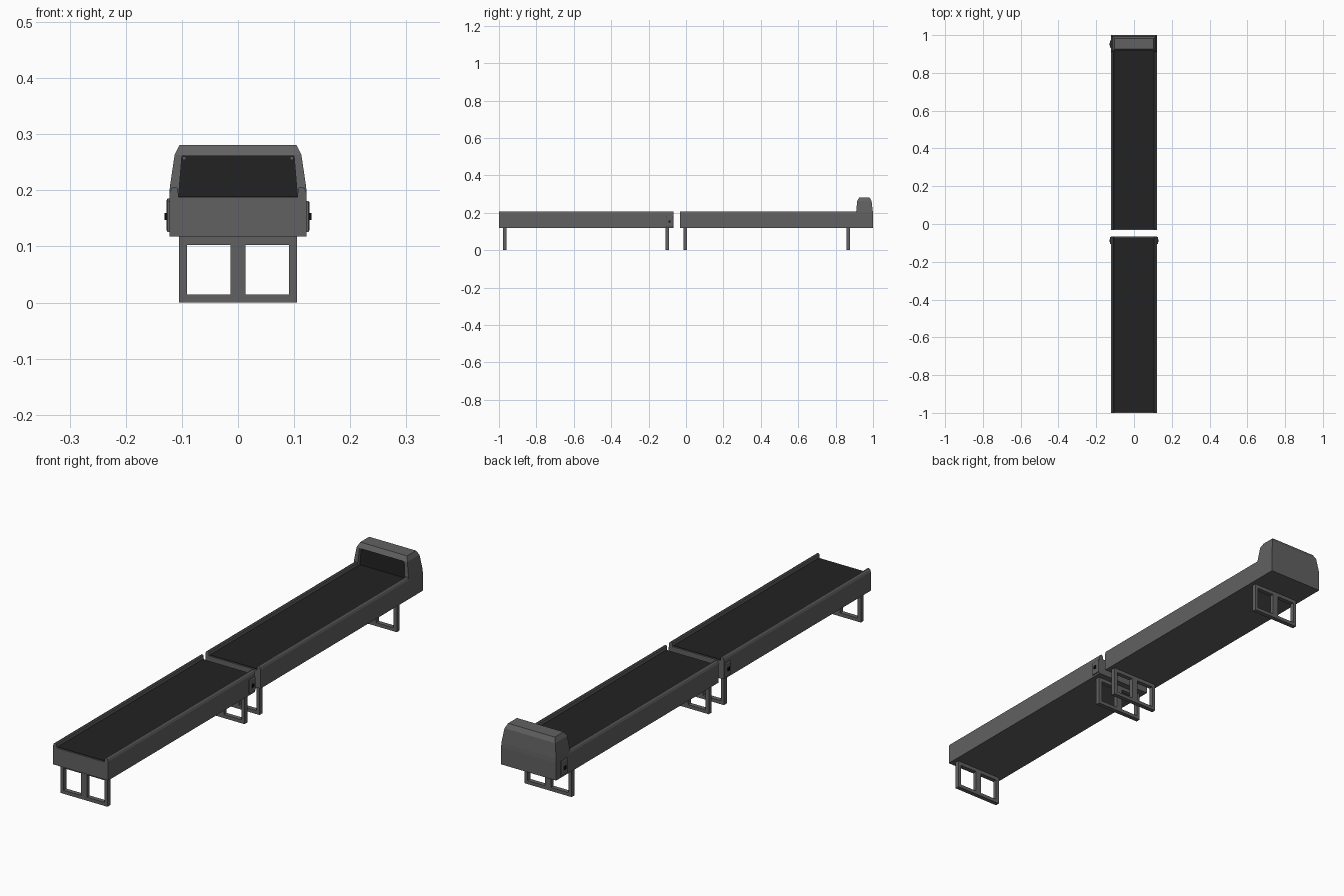
import bpy
import bmesh

cube = bpy.data.objects.get("Cube")
if cube:
    bpy.data.objects.remove(cube, do_unlink=True)


def material(name, value):
    m = bpy.data.materials.new(name)
    m.use_nodes = True
    colour = (value, value, value, 1)
    m.diffuse_color = colour
    m.node_tree.nodes["Principled BSDF"].inputs["Base Color"].default_value = colour
    return m


GREY = material("painted grey metal", 0.12)
DARK = material("dark rubber", 0.016)
BLACK = material("black switch", 0.004)


def finish(bm, name, *mats):
    bmesh.ops.recalc_face_normals(bm, faces=bm.faces)
    mesh = bpy.data.meshes.new(name)
    bm.to_mesh(mesh)
    bm.free()
    for m in mats:
        mesh.materials.append(m)
    ob = bpy.data.objects.new(name, mesh)
    bpy.context.collection.objects.link(ob)
    return ob


def add_box(bm, x0, x1, y0, y1, z0, z1):
    verts = bmesh.ops.create_cube(bm, size=1)["verts"]
    for v in verts:
        v.co.x = x1 if v.co.x > 0 else x0
        v.co.y = y1 if v.co.y > 0 else y0
        v.co.z = z1 if v.co.z > 0 else z0


def loft(bm, rings):
    """Skin a list of closed point rings and cap both ends."""
    loops = [[bm.verts.new(p) for p in ring] for ring in rings]
    n = len(loops[0])
    for a, b in zip(loops, loops[1:]):
        for i in range(n):
            j = (i + 1) % n
            bm.faces.new((a[i], a[j], b[j], b[i]))
    bm.faces.new(loops[0])
    bm.faces.new(loops[-1])


BOTTOM, DECK, RAIL, WIDE = 0.118, 0.188, 0.206, 0.1225


def section(name, y0, y1, belt_end):
    # Trough body with raised rounded side rails
    half = [(WIDE, BOTTOM), (WIDE, 0.194), (0.119, 0.203), (0.115, RAIL),
            (0.110, RAIL), (0.107, 0.203), (0.106, DECK)]
    profile = half + [(-x, z) for x, z in reversed(half)]
    bm = bmesh.new()
    loft(bm, [[(x, y, z) for x, z in profile] for y in (y0, y1)])
    finish(bm, name + "_trough", GREY)
    # Belt laid on the deck
    bm = bmesh.new()
    add_box(bm, -0.106, 0.106, y0 + 0.006, belt_end, DECK - 0.003, DECK + 0.002)
    finish(bm, name + "_belt", DARK)


section("front_section", -1.0, -0.066, -0.072)
section("rear_section", -0.032, 0.925, 0.925)


def leg_frame(name, y):
    bm = bmesh.new()
    a, b = y - 0.009, y + 0.009
    for x0, x1 in ((-0.105, -0.091), (-0.013, 0.013), (0.091, 0.105)):
        add_box(bm, x0, x1, a, b, 0, BOTTOM)
    for x0, x1 in ((-0.091, -0.013), (0.013, 0.091)):
        add_box(bm, x0, x1, a, b, 0, 0.014)
        add_box(bm, x0, x1, a, b, 0.103, BOTTOM)
    finish(bm, name, GREY)


for name, y in (("front_leg", -0.97), ("front_middle_leg", -0.1),
                ("rear_middle_leg", -0.004), ("rear_leg", 0.868)):
    leg_frame(name, y)

# Hood tapering towards its chamfered top
bm = bmesh.new()
levels = [(WIDE, 0.910, 1.0, BOTTOM), (WIDE, 0.910, 1.0, DECK),
          (0.1215, 0.910, 0.999, 0.206),
          (0.113, 0.915, 0.992, 0.263), (0.104, 0.926, 0.982, 0.281)]
loft(bm, [[(-x, a, z), (x, a, z), (x, b, z), (-x, b, z)] for x, a, b, z in levels])
# Remove the front panel, then rebuild it as a frame around a recess
front = [f for f in bm.faces if f.calc_center_median().y < 0.914
         and DECK < f.calc_center_median().z < 0.263]
bmesh.ops.dissolve_faces(bm, faces=front)
panel = min((f for f in bm.faces if f.calc_center_median().z > DECK),
            key=lambda f: f.calc_center_median().y)
bmesh.ops.inset_individual(bm, faces=[panel], thickness=0.004)
for v in panel.verts:
    high = v.co.z > 0.24
    low = v.co.z < 0.2
    v.co.z = 0.261 if high else (DECK + 0.001 if low else 0.206)
    v.co.x = (1 if v.co.x > 0 else -1) * (0.100 if high else 0.106 if low else 0.1045)
    v.co.y = 0.915 if high else 0.910
recess = bmesh.ops.extrude_discrete_faces(bm, faces=[panel])["faces"][0]
for v in recess.verts:
    v.co.y = 0.926
recess.material_index = 1
finish(bm, "hood", GREY, DARK)

# Small bolts in the upper corners of the opening
for side, x in (("left", 0.096), ("right", -0.096)):
    bm = bmesh.new()
    add_box(bm, x - 0.003, x + 0.003, 0.918, 0.928, 0.254, 0.260)
    finish(bm, side + "_curtain_bolt", GREY)


def control_box(name, sign, y, z0, z1):
    # Tapered cover with a black switch in the middle
    bm = bmesh.new()
    rings = []
    for x, s in ((WIDE - 0.002, 0), (0.1255, 0), (0.1275, 0.003)):
        a, b = y - 0.019 + s, y + 0.019 - s
        rings.append([(sign * x, a, z0 + s), (sign * x, b, z0 + s),
                      (sign * x, b, z1 - s), (sign * x, a, z1 - s)])
    loft(bm, rings)
    finish(bm, name + "_cover", GREY)
    bm = bmesh.new()
    xs = sorted((sign * 0.126, sign * 0.131))
    add_box(bm, xs[0], xs[1], y - 0.006, y + 0.006, 0.147, 0.160)
    finish(bm, name + "_switch", BLACK)


control_box("left_control", 1, -0.088, 0.126, 0.181)
control_box("right_control", -1, -0.088, 0.126, 0.181)
control_box("hood_control", -1, 0.952, 0.126, 0.185)
